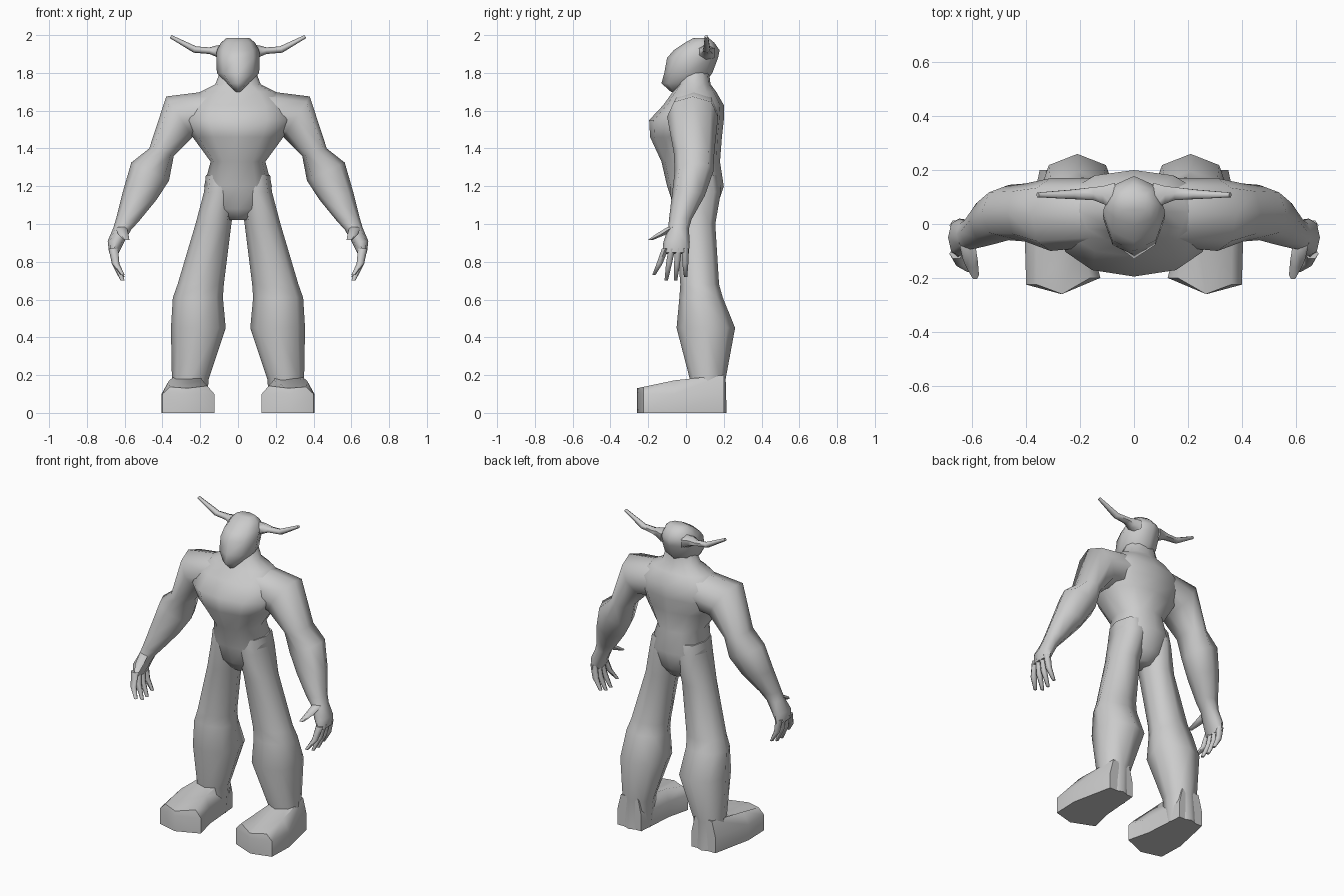
import bpy, bmesh
from math import cos, sin, pi, radians
from mathutils import Vector

if "Cube" in bpy.data.objects:
    bpy.data.objects.remove(bpy.data.objects["Cube"], do_unlink=True)

clay = bpy.data.materials.new("clay_grey")
clay.use_nodes = True
clay.diffuse_color = (0.6, 0.6, 0.6, 1)
clay.node_tree.nodes["Principled BSDF"].inputs["Base Color"].default_value = (0.6, 0.6, 0.6, 1)


def finish(name, bm, mirror):
    bmesh.ops.recalc_face_normals(bm, faces=bm.faces)
    mesh = bpy.data.meshes.new(name)
    bm.to_mesh(mesh)
    bm.free()
    mesh.materials.append(clay)
    obj = bpy.data.objects.new(name, mesh)
    bpy.context.collection.objects.link(obj)
    if mirror:
        obj.modifiers.new("mirror", "MIRROR")
    bpy.ops.object.select_all(action="DESELECT")
    obj.select_set(True)
    bpy.context.view_layer.objects.active = obj
    bpy.ops.object.shade_smooth_by_angle(angle=radians(65))
    return obj


def skin(bm, rings):
    """Bridge matching rings of points and cap both ends."""
    rows = [[bm.verts.new(p) for p in ring] for ring in rings]
    n = len(rows[0])
    for low, high in zip(rows, rows[1:]):
        for i in range(n):
            j = (i + 1) % n
            bm.faces.new((low[i], low[j], high[j], high[i]))
    bm.faces.new(rows[0])
    bm.faces.new(rows[-1])


def loft(name, sections, sides=8, mirror=True, power=0.9):
    """Each section: inner (x, z), outer (x, z), front y, back y."""
    rings = []
    for (x0, z0), (x1, z1), y0, y1 in sections:
        mid = Vector(((x0 + x1) / 2, (y0 + y1) / 2, (z0 + z1) / 2))
        u = Vector(((x1 - x0) / 2, 0, (z1 - z0) / 2))
        v = Vector((0, (y1 - y0) / 2, 0))
        ring = []
        for i in range(sides):
            c, s = cos(2 * pi * i / sides), sin(2 * pi * i / sides)
            c = abs(c) ** power * (1 if c > 0 else -1)
            s = abs(s) ** power * (1 if s > 0 else -1)
            ring.append(mid + u * c + v * s)
        rings.append(ring)
    bm = bmesh.new()
    skin(bm, rings)
    return finish(name, bm, mirror)


def level(x0, x1, z, y0, y1):
    return (x0, z), (x1, z), y0, y1


def centred(z, half, y0, y1):
    return level(-half, half, z, y0, y1)


# Torso and neck
loft("torso", [
    centred(1.02, 0.05, -0.02, 0.12),
    centred(1.08, 0.14, -0.06, 0.16),
    centred(1.2, 0.18, -0.1, 0.2),
    centred(1.33, 0.145, -0.13, 0.18),
    centred(1.46, 0.24, -0.19, 0.19),
    centred(1.55, 0.29, -0.195, 0.2),
    centred(1.63, 0.27, -0.12, 0.2),
    centred(1.7, 0.2, -0.07, 0.16),
    centred(1.74, 0.12, -0.04, 0.13),
    centred(1.82, 0.09, -0.02, 0.12),
], sides=12, mirror=False)

# Head with a pointed chin
loft("head", [
    centred(1.7, 0.02, -0.08, 0.02),
    centred(1.745, 0.06, -0.13, 0.1),
    centred(1.8, 0.112, -0.115, 0.14),
    centred(1.88, 0.115, -0.1, 0.17),
    centred(1.92, 0.112, -0.065, 0.178),
    centred(1.96, 0.09, -0.005, 0.15),
    centred(1.985, 0.06, 0.04, 0.12),
], mirror=False, power=1)

# Horns
loft("horns", [
    ((0.07, 1.86), (0.07, 1.95), 0.05, 0.16),
    ((0.115, 1.885), (0.115, 1.945), 0.07, 0.145),
    ((0.15, 1.9), (0.15, 1.935), 0.085, 0.14),
    ((0.235, 1.907), (0.22, 1.94), 0.09, 0.13),
    ((0.362, 1.985), (0.352, 2.0), 0.098, 0.118),
], sides=6)

# Arms down to the palm
loft("arms", [
    ((0.1, 1.48), (0.1, 1.71), -0.08, 0.17),
    ((0.24, 1.46), (0.38, 1.675), -0.1, 0.17),
    ((0.34, 1.36), (0.47, 1.4), -0.065, 0.15),
    ((0.365, 1.23), (0.565, 1.325), -0.06, 0.145),
    ((0.43, 1.13), (0.61, 1.17), -0.075, 0.1),
    ((0.52, 1.02), (0.645, 1.03), -0.09, 0.03),
    ((0.565, 0.97), (0.66, 0.98), -0.095, 0.015),
    ((0.605, 0.9), (0.69, 0.91), -0.12, 0.02),
    ((0.635, 0.84), (0.683, 0.85), -0.125, 0.015),
])

# Four fingers and a thumb
for name, root, tip, drop in (("index", -0.11, -0.17, 0.73), ("middle", -0.075, -0.105, 0.7),
                              ("ring", -0.04, -0.055, 0.7), ("little", -0.005, -0.002, 0.72)):
    mid = (root + tip) / 2
    loft(name + "_fingers", [
        level(0.635, 0.685, 0.87, root - 0.02, root + 0.02),
        level(0.628, 0.668, 0.79, mid - 0.018, mid + 0.018),
        level(0.6, 0.622, drop, tip - 0.01, tip + 0.01),
    ], sides=6)
loft("thumbs", [
    level(0.59, 0.65, 0.985, -0.1, -0.04),
    level(0.58, 0.635, 0.945, -0.165, -0.1),
    level(0.575, 0.605, 0.915, -0.205, -0.175),
], sides=6)

# Legs with full calves
loft("legs", [
    level(0.0, 0.17, 1.26, -0.08, 0.17),
    level(0.01, 0.18, 1.17, -0.085, 0.185),
    level(0.035, 0.225, 1.0, -0.055, 0.155),
    level(0.075, 0.32, 0.68, -0.03, 0.175),
    level(0.08, 0.345, 0.61, -0.035, 0.195),
    level(0.065, 0.355, 0.45, -0.05, 0.26),
    level(0.155, 0.35, 0.18, 0.02, 0.21),
    level(0.17, 0.35, 0.0, 0.02, 0.215),
])

# Wedge shaped feet, sloping down to the toes
plan = [(0.125, -0.2), (0.27, -0.26), (0.4, -0.225), (0.405, -0.06),
        (0.35, 0.2), (0.18, 0.2), (0.16, -0.06)]
sole = [Vector((x, y, 0)) for x, y in plan]
side = [Vector((x, y, 0.1)) for x, y in plan]
top = [Vector((0.26 + (x - 0.26) * 0.72, y, 0.2 if y > 0 else 0.185 + 0.21 * y)) for x, y in plan]
bm = bmesh.new()
skin(bm, [sole, side, top])
finish("feet", bm, True)
